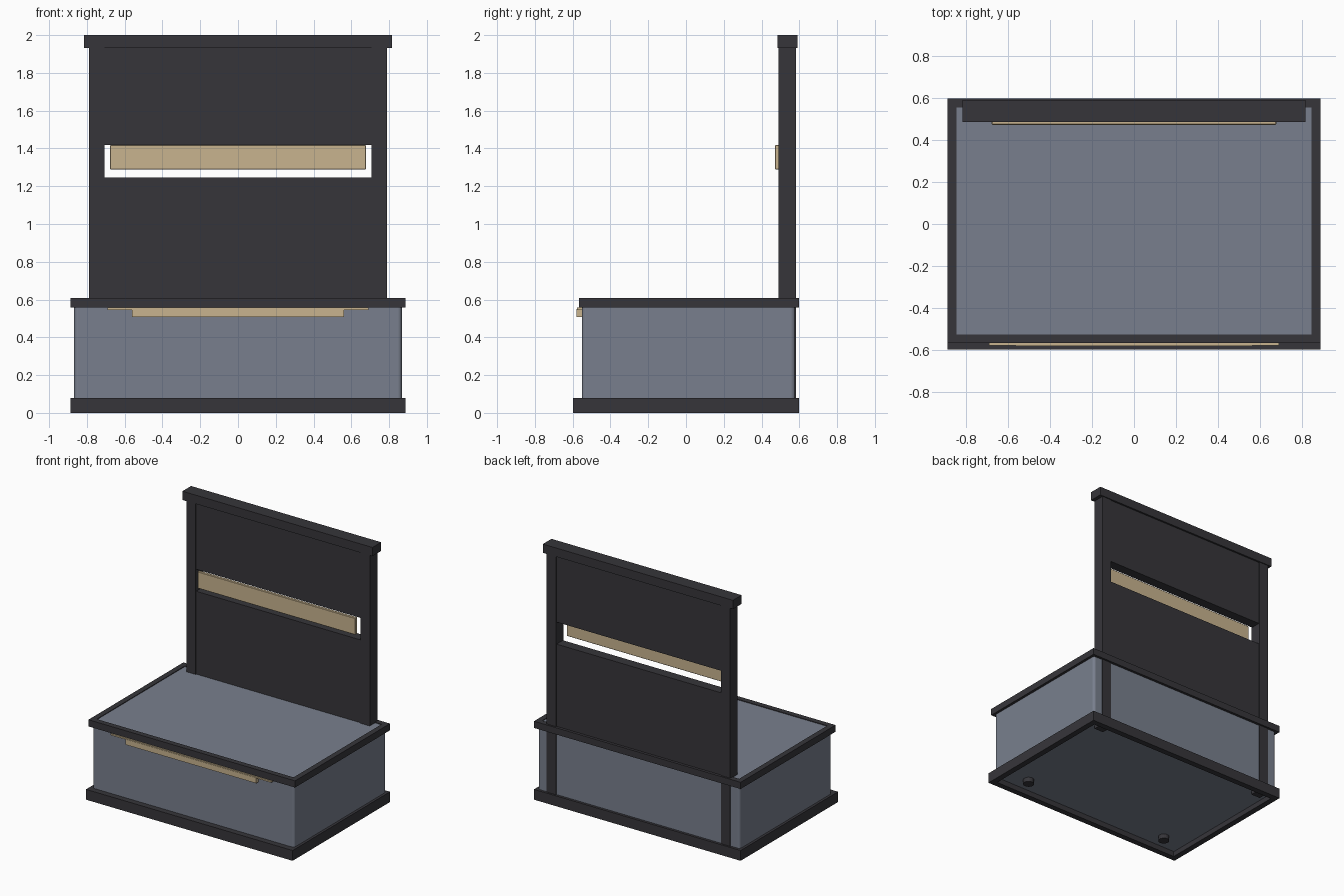
import bpy, bmesh, math

if "Cube" in bpy.data.objects:
    bpy.data.objects.remove(bpy.data.objects["Cube"])


def material(name, rgb):
    m = bpy.data.materials.new(name)
    m.diffuse_color = (*rgb, 1)
    m.use_nodes = True
    m.node_tree.nodes["Principled BSDF"].inputs["Base Color"].default_value = m.diffuse_color
    return m


DARK = material("charcoal_frame", (0.037, 0.036, 0.042))
BLUE = material("slate_panel", (0.19, 0.213, 0.268))
TAN = material("tan_wood", (0.578, 0.456, 0.275))


def finish(name, bm, mat):
    me = bpy.data.meshes.new(name)
    bm.to_mesh(me)
    bm.free()
    me.materials.append(mat)
    ob = bpy.data.objects.new(name, me)
    bpy.context.collection.objects.link(ob)
    return ob


def box(name, x, y, z, mat, round_corners=0.0, bevel=0.0):
    """Box from (min, max) ranges, optionally with rounded upright edges or a small bevel."""
    bm = bmesh.new()
    bmesh.ops.create_cube(bm, size=1)
    for v in bm.verts:
        for i, r in enumerate((x, y, z)):
            v.co[i] = r[0] if v.co[i] < 0 else r[1]
    if round_corners:
        upright = [e for e in bm.edges
                   if abs(e.verts[0].co.z - e.verts[1].co.z) > 0.01]
        bmesh.ops.bevel(bm, geom=upright, offset=round_corners, segments=4,
                        profile=0.5, affect='EDGES')
    elif bevel:
        bmesh.ops.bevel(bm, geom=bm.edges[:], offset=bevel, segments=1,
                        profile=0.5, affect='EDGES')
    return finish(name, bm, mat)


def frame(name, x, y, z, w):
    """Four bars around a rectangle."""
    box(name + "_front", (-x, x), (y[0], y[0] + w), z, DARK)
    box(name + "_back", (-x, x), (y[1] - w, y[1]), z, DARK)
    for s, side in ((-1, "left"), (1, "right")):
        xs = sorted((s * x, s * (x - w)))
        box(f"{name}_{side}", xs, (y[0] + w, y[1] - w), z, DARK)


# Cabinet
box("cabinet_body", (-0.867, 0.867), (-0.55, 0.577), (0.04, 0.604), BLUE, round_corners=0.02)
frame("plinth", 0.887, (-0.597, 0.597), (0, 0.08), 0.045)
frame("top_rim", 0.887, (-0.567, 0.597), (0.557, 0.609), 0.042)

# Back posts and front feet
for s, side in ((-1, "left"), (1, "right")):
    box(f"post_{side}", sorted((s * 0.708, s * 0.788)), (0.491, 0.583), (0.012, 1.935), DARK)
    bm = bmesh.new()
    bmesh.ops.create_cone(bm, cap_ends=True, segments=20, radius1=0.04, radius2=0.04, depth=0.04)
    bmesh.ops.translate(bm, verts=bm.verts, vec=(s * 0.645, -0.43, 0.025))
    finish(f"foot_{side}", bm, DARK)

# Back board with slot, and cap rail
box("back_panel_lower", (-0.708, 0.708), (0.498, 0.576), (0.6, 1.247), DARK)
box("back_panel_upper", (-0.708, 0.708), (0.498, 0.576), (1.418, 1.935), DARK)
box("cap_rail", (-0.816, 0.816), (0.484, 0.59), (1.932, 2.0), DARK)

# Wooden trim
box("slot_bar", (-0.677, 0.677), (0.472, 0.496), (1.288, 1.418), TAN, bevel=0.003)
box("handle_strip", (-0.69, 0.69), (-0.578, -0.548), (0.546, 0.557), TAN)
box("handle_grip", (-0.562, 0.562), (-0.58, -0.549), (0.508, 0.55), TAN)
